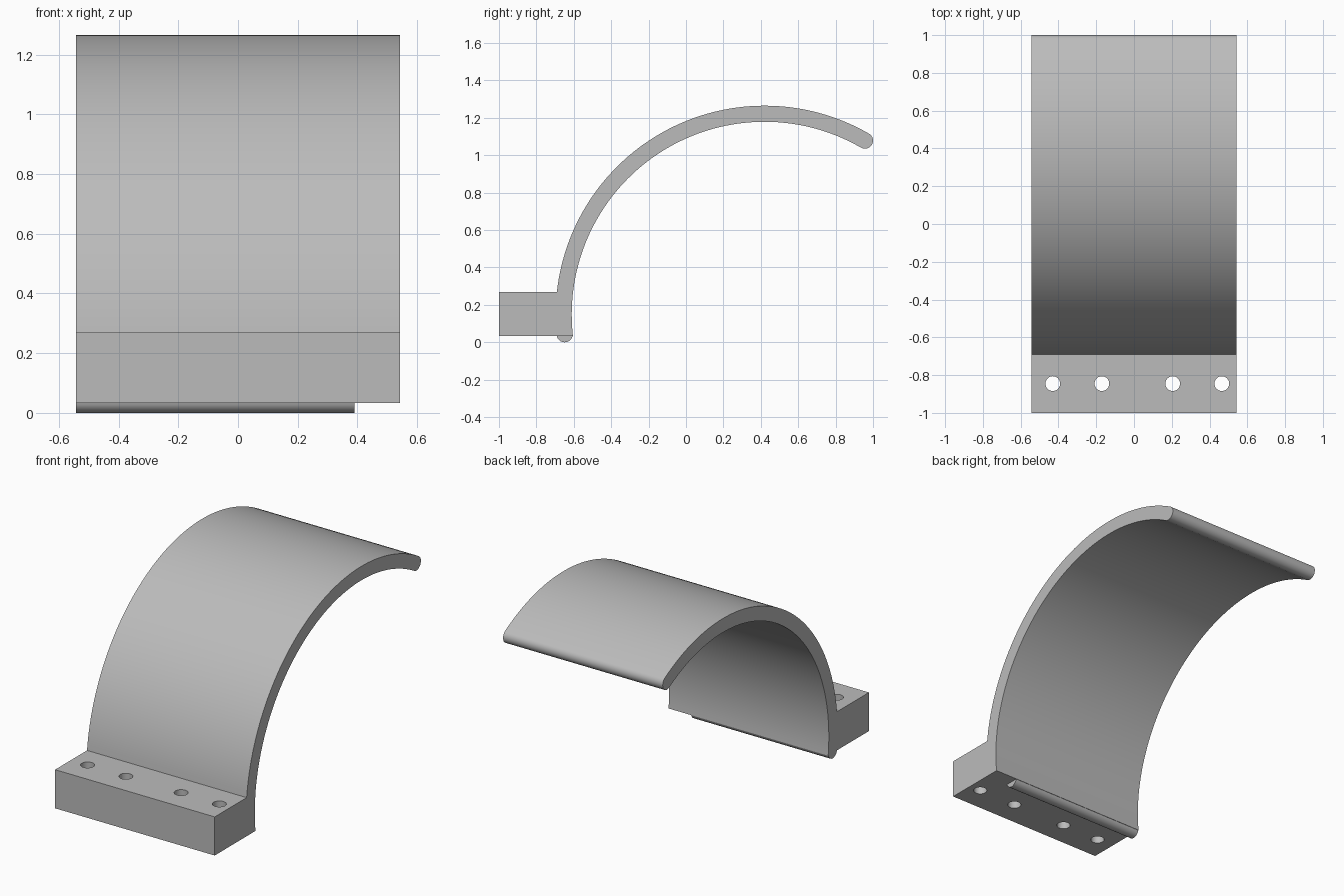
import bpy
import bmesh
from math import sin, cos, pi, radians, asin

cube = bpy.data.objects.get("Cube")
if cube:
    bpy.data.objects.remove(cube)

# Main dimensions
HALF_W = 0.542
CY, CZ = 0.42, 0.148
R_OUT, R_IN = 1.117, 1.031
R_MID, R_CAP = (R_OUT + R_IN) / 2, (R_OUT - R_IN) / 2
BASE_Z, LEDGE_Z = 0.033, 0.27
TIP = radians(60)

grey = bpy.data.materials.new("plain_grey")
grey.use_nodes = True
colour = (0.5, 0.5, 0.5, 1)
grey.diffuse_color = colour
grey.node_tree.nodes["Principled BSDF"].inputs["Base Color"].default_value = colour


def arc(cy, cz, r, start, end, steps):
    angles = [start + (end - start) * i / steps for i in range(steps + 1)]
    return [(cy + r * cos(a), cz + r * sin(a)) for a in angles]


def extrude_profile(name, profile, x0, x1):
    """Extrude a (y, z) outline along x."""
    bm = bmesh.new()
    face = bm.faces.new([bm.verts.new((x0, y, z)) for y, z in profile])
    moved = bmesh.ops.extrude_face_region(bm, geom=[face])["geom"]
    verts = [v for v in moved if isinstance(v, bmesh.types.BMVert)]
    bmesh.ops.translate(bm, verts=verts, vec=(x1 - x0, 0, 0))
    bmesh.ops.recalc_face_normals(bm, faces=bm.faces)
    mesh = bpy.data.meshes.new(name)
    bm.to_mesh(mesh)
    bm.free()
    obj = bpy.data.objects.new(name, mesh)
    bpy.context.collection.objects.link(obj)
    mesh.materials.append(grey)
    return obj


def activate(obj):
    bpy.ops.object.select_all(action='DESELECT')
    obj.select_set(True)
    bpy.context.view_layer.objects.active = obj


# Curved plate with rounded tip, joined to the mounting block
outer_end = pi - asin((LEDGE_Z - CZ) / R_OUT)
inner_end = pi - asin((BASE_Z - CZ) / R_IN)
tip_y, tip_z = CY + R_MID * cos(TIP), CZ + R_MID * sin(TIP)
outline = arc(CY, CZ, R_OUT, outer_end, TIP, 64)
outline += arc(tip_y, tip_z, R_CAP, TIP, TIP - pi, 16)[1:-1]
outline += arc(CY, CZ, R_IN, TIP, inner_end, 72)
outline += [(-1, BASE_Z), (-1, LEDGE_Z)]
plate = extrude_profile("curved_plate_and_block", outline, -HALF_W, HALF_W)

# Bolt holes through the block
for x in (-0.43, -0.17, 0.205, 0.465):
    bpy.ops.mesh.primitive_cylinder_add(vertices=32, radius=0.039, depth=1,
                                        location=(x, -0.845, 0.15))
    cutter = bpy.context.object
    cutter.name = "hole_cutter"
    cutter.data.materials.append(grey)
    activate(plate)
    mod = plate.modifiers.new("bolt_hole", 'BOOLEAN')
    mod.operation = 'DIFFERENCE'
    mod.solver = 'EXACT'
    mod.object = cutter
    bpy.ops.object.modifier_apply(modifier=mod.name)
    bpy.data.objects.remove(cutter)

# Rounded lip under the block, stopping short of the left side
lip_z = R_CAP
lip_y = CY - (R_MID ** 2 - (lip_z - CZ) ** 2) ** 0.5
trim = asin((lip_z - BASE_Z) / R_CAP)
lip = extrude_profile("bottom_lip",
                      arc(lip_y, lip_z, R_CAP, pi + trim, 2 * pi - trim, 16),
                      -HALF_W, 0.39)

for obj in (plate, lip):
    activate(obj)
    bpy.ops.object.shade_smooth_by_angle(angle=radians(30))
